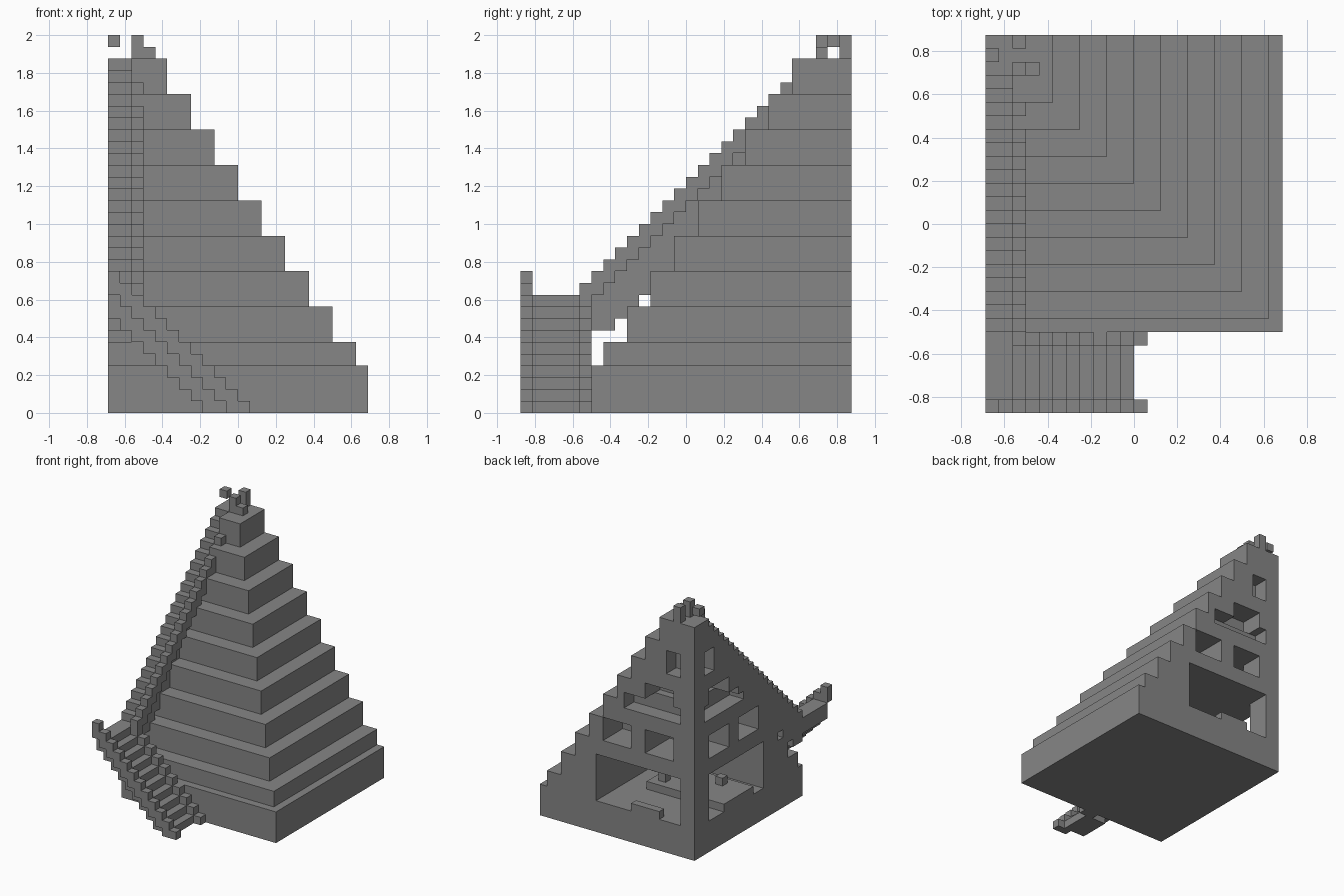
import bpy, bmesh
from mathutils import Vector

old = bpy.data.objects.get("Cube")
if old:
    bpy.data.objects.remove(old, do_unlink=True)

UNIT = 1 / 16
stone = bpy.data.materials.new("grey_stone")
stone.use_nodes = True
GREY = (0.24, 0.24, 0.24, 1)
stone.diffuse_color = GREY
stone.node_tree.nodes["Principled BSDF"].inputs["Base Color"].default_value = GREY


def cells(box):
    x0, x1, y0, y1, z0, z1 = box
    return {(x, y, z) for x in range(x0, x1) for y in range(y0, y1) for z in range(z0, z1)}


def build(name, solids, holes=()):
    """Join block boxes, carve holes, and keep only the outer skin."""
    filled = set().union(*map(cells, solids))
    for hole in holes:
        filled -= cells(hole)
    bm = bmesh.new()
    for cell in sorted(filled):
        for axis in range(3):
            for side in (0, 1):
                near = list(cell)
                near[axis] += 2 * side - 1
                if tuple(near) in filled:
                    continue
                a, b = Vector((0, 0, 0)), Vector((0, 0, 0))
                a[(axis + 1) % 3] = b[(axis + 2) % 3] = 1
                o = Vector(cell)
                o[axis] += side
                quad = [o, o + a, o + a + b, o + b]
                if not side:
                    quad.reverse()
                bm.faces.new([bm.verts.new(p * UNIT) for p in quad])
    bmesh.ops.remove_doubles(bm, verts=bm.verts[:], dist=0.001)
    bmesh.ops.dissolve_limit(bm, angle_limit=0.01, verts=bm.verts[:], edges=bm.edges[:])
    mesh = bpy.data.meshes.new(name)
    bm.to_mesh(mesh)
    bm.free()
    mesh.materials.append(stone)
    bpy.context.collection.objects.link(bpy.data.objects.new(name, mesh))


def inner(u0, u1, v0, v1, z0, z1):
    """Box measured from the cut corner, along the back and the right side."""
    return (u0 - 11, u1 - 11, 14 - v1, 14 - v0, z0, z1)


def both(u0, u1, v0, v1, z0, z1):
    return [inner(u0, u1, v0, v1, z0, z1), inner(v0, v1, u0, u1, z0, z1)]


# Stepped pyramid quarter
tiers = [(-11, 11, -8, 14, 0, 4), (-11, 10, -7, 14, 4, 6)]
for n in range(8):
    tiers.append((-11, 8 - 2 * n, -5 + 2 * n, 14, 6 + 3 * n, 9 + 3 * n))

# Rooms opening onto the two cut sides
rooms = [inner(0, 14, 0, 14, 4, 10)]
rooms += both(3, 7, 0, 5, 12, 15) + both(9, 13, 0, 4, 12, 15)
rooms += both(2, 10, 0, 2, 17, 19) + both(3, 7, 0, 3, 19, 21)
rooms += both(2, 4, 0, 2, 23, 26)
# Notches where the stair cuts into the top tiers
notches = [(-11, -9, j, j + 1, j + 19, 30) for j in range(7, 11)]
build("stepped_pyramid", tiers, rooms + notches)

# Chamber furnishings
build("corner_pillar", [inner(0, 2, 0, 3, 4, 10)])
build("chamber_dais", [inner(0, 11, 6, 12, 4, 5)])
build("chamber_step", [inner(5, 9, 0, 1, 4, 5)])
build("dais_posts", [inner(3, 4, 10, 11, 5, 6), inner(9, 10, 7, 8, 5, 6),
                     inner(9, 11, 7, 8, 6, 7)])

# Long stair up the front
build("upper_stair", [(-11, -9, j, j + 1, max(7, j + 14), j + 19) for j in range(-8, 9)],
      [(-11, -9, -8, -6, 4, 7)])
build("upper_parapet", [(-9, -8, j, j + 1, j + 18, j + 20) for j in range(-9, 9)])

# Side stair and landing
build("lower_stair", [(i, i + 1, -13, -8 if i < -9 else -9, max(0, -3 - i), min(10, -i))
                      for i in range(-11, 0)])
for name, y, first in (("front_parapet", -14, -11), ("back_parapet", -9, -8)):
    build(name, [(i, i + 1, y, y + 1, max(0, -1 - i), 1 - i) for i in range(first, 1)])

# Crest blocks on the summit
build("crest", [(-11, -10, 12, 13, 31, 32), (-9, -8, 13, 14, 30, 32),
                (-9, -8, 11, 12, 30, 32), (-8, -7, 11, 12, 30, 31)])
